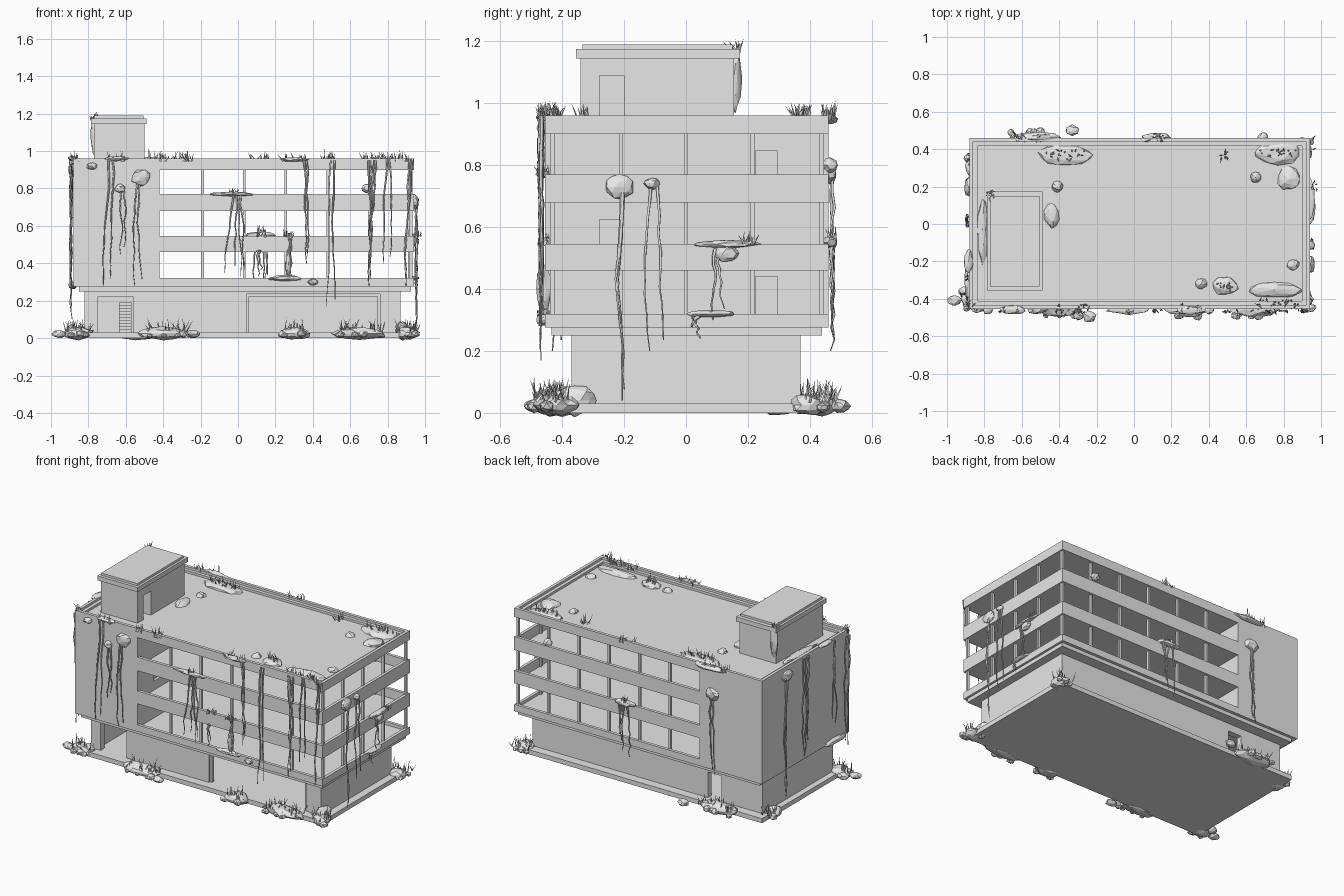
import bpy, bmesh, math, random
from mathutils import Vector, Matrix

random.seed(7)
start = bpy.data.objects.get("Cube")
if start:
    bpy.data.objects.remove(start, do_unlink=True)

concrete = bpy.data.materials.new("plain_grey")
concrete.use_nodes = True
GREY = (0.8, 0.8, 0.8, 1)
concrete.diffuse_color = GREY
concrete.node_tree.nodes["Principled BSDF"].inputs["Base Color"].default_value = GREY


def finish(name, bm):
    """Turn a bmesh into a named, grey object."""
    mesh = bpy.data.meshes.new(name)
    bmesh.ops.recalc_face_normals(bm, faces=bm.faces)
    bm.to_mesh(mesh)
    bm.free()
    mesh.materials.append(concrete)
    obj = bpy.data.objects.new(name, mesh)
    bpy.context.collection.objects.link(obj)
    return obj


def add_box(bm, x, y, z):
    size = Matrix.Diagonal((x[1] - x[0], y[1] - y[0], z[1] - z[0], 1))
    mid = Matrix.Translation((sum(x) / 2, sum(y) / 2, sum(z) / 2))
    bmesh.ops.create_cube(bm, size=1, matrix=mid @ size)


def boxes(name, *specs):
    bm = bmesh.new()
    for spec in specs:
        add_box(bm, *spec)
    return finish(name, bm)


def cut(obj, *spec):
    """Carve a box out of an object."""
    cutter = boxes("cutter", spec)
    cutter.hide_render = True
    mod = obj.modifiers.new("opening", "BOOLEAN")
    mod.operation, mod.solver, mod.object = "DIFFERENCE", "EXACT", cutter
    bpy.context.view_layer.objects.active = obj
    bpy.ops.object.modifier_apply(modifier=mod.name)
    bpy.data.objects.remove(cutter, do_unlink=True)


def ring(name, x, y, z, t):
    """Rectangular band with wall thickness t."""
    boxes(name, (x, (y[0], y[0] + t), z), (x, (y[1] - t, y[1]), z),
          ((x[0], x[0] + t), (y[0] + t, y[1] - t), z),
          ((x[1] - t, x[1]), (y[0] + t, y[1] - t), z))


# Main dimensions
X, Y = (-0.88, 0.94), (-0.455, 0.46)
CORE = -0.42
FLOORS = [(0.275, 0.32), (0.46, 0.545), (0.68, 0.77)]
ROOF, TOP = 0.93, 0.96

# Ground storey: hollow shell on a plinth
boxes("plinth", ((-0.86, 0.92), (-0.43, 0.43), (0, 0.03)))
ground = boxes("ground_storey", ((-0.82, 0.87), (-0.37, 0.37), (0.03, 0.25)))
cut(ground, (-0.78, 0.83), (-0.33, 0.33), (0, 0.24))
cut(ground, (-0.75, -0.56), (-0.5, -0.3), (0, 0.22))
cut(ground, (0.045, 0.76), (-0.5, -0.3), (0, 0.235))
cut(ground, (-0.52, -0.42), (0.3, 0.5), (0, 0.2))
boxes("shopfront_frame", ((0.045, 0.06), (-0.36, -0.34), (0.03, 0.235)),
      ((0.745, 0.76), (-0.36, -0.34), (0.03, 0.235)),
      ((0.06, 0.745), (-0.36, -0.34), (0.222, 0.235)))
boxes("entrance_stairs", *[((-0.635, -0.57), (-0.25 + i * 0.03, 0.05),
                            (0.03 + i * 0.016, 0.046 + i * 0.016)) for i in range(10)])
boxes("under_slab", ((-0.85, 0.925), (-0.435, 0.44), (0.25, 0.275)))

# Solid end block and open storeys
core = boxes("end_block", ((X[0], CORE), Y, (0.275, ROOF)))
for base, door_y in ((0.3, 0.225), (0.485, -0.28), (0.705, 0.225)):
    cut(core, (CORE - 0.03, 0), (door_y, door_y + 0.07), (base, base + 0.14))
for low, high in FLOORS:
    ring("storey_band", (CORE - 0.02, X[1]), Y, (low, high), 0.02)
    boxes("floor_slab", ((CORE, 0.92), (-0.435, 0.44), (low, low + 0.025)))
boxes("roof_slab", ((CORE, 0.92), (-0.435, 0.44), (0.9, ROOF)))
ring("parapet", X, Y, (0.9, TOP), 0.02)
ring("parapet_inner_step", (X[0] + 0.02, X[1] - 0.02), (-0.435, 0.44),
     (ROOF - 0.01, TOP - 0.015), 0.022)

# Window posts
bm = bmesh.new()
for i in range(6):
    x = -0.19 + i * 0.223
    for y in (-0.44, 0.43):
        add_box(bm, (x - 0.007, x + 0.007), (y, y + 0.016), (0.3, 0.91))
for y in (-0.21, 0, 0.215):
    add_box(bm, (0.91, 0.926), (y - 0.007, y + 0.007), (0.3, 0.91))
finish("window_posts", bm)

# Stair head on the roof
head = boxes("stair_head", ((-0.77, -0.5), (-0.34, 0.155), (0.92, 1.15)))
cut(head, (-0.6, 0), (-0.28, -0.2), (ROOF, 1.09))
boxes("stair_head_roof", ((-0.785, -0.49), (-0.355, 0.175), (1.145, 1.175)),
      ((-0.77, -0.505), (-0.335, 0.15), (1.175, 1.19)))


# Overgrowth helpers
def on_face(face, a, z, out=0.012):
    return Vector({"front": (a, Y[0] - out, z), "back": (a, Y[1] + out, z),
                   "right": (X[1] + out, a, z), "left": (X[0] - out, a, z)}[face])


def blob(bm, center, size, detail=2):
    """Lumpy stone or moss patch."""
    made = bmesh.ops.create_icosphere(bm, subdivisions=detail, radius=1)
    for v in made["verts"]:
        p = v.co * random.uniform(0.82, 1.1)
        v.co = Vector(center) + Vector(p[i] * size[i] for i in range(3))


def tuft(bm, center, spread=0.05, height=0.06, count=14, across=0.02):
    """Clump of thin pointed blades."""
    for _ in range(count):
        h = height * random.uniform(0.5, 1.1)
        lean = Matrix.Rotation(random.uniform(0, 0.7), 4, "X")
        turn = Matrix.Rotation(random.uniform(0, math.tau), 4, "Z")
        foot = Vector(center) + Vector((random.uniform(-spread, spread),
                                        random.uniform(-across, across), 0))
        bmesh.ops.create_cone(bm, segments=3, radius1=0.005, radius2=0, depth=h,
                              matrix=Matrix.Translation(foot) @ turn @ lean
                              @ Matrix.Translation((0, 0, h / 2)))


def vines(name, face, strands):
    """Hanging stems: position along the wall, top and bottom."""
    curve = bpy.data.curves.new(name, "CURVE")
    curve.dimensions, curve.bevel_depth, curve.bevel_resolution = "3D", 0.006, 0
    curve.use_fill_caps = True
    for a, top, bottom in strands:
        for shift in (0, 0.012):
            steps = 9
            spline = curve.splines.new("POLY")
            spline.points.add(steps)
            drift = shift
            for i, p in enumerate(spline.points):
                f = i / steps
                drift += random.uniform(-0.009, 0.009)
                z = top + (bottom + shift * 3 - top) * f
                p.co = (*on_face(face, a + drift, z, random.uniform(0.006, 0.02)), 1)
                p.radius = 1 - 0.65 * f
    obj = bpy.data.objects.new(name, curve)
    curve.materials.append(concrete)
    bpy.context.collection.objects.link(obj)


vines("front_vines", "front", [
    (-0.69, 0.95, 0.28), (-0.63, 0.8, 0.45), (-0.53, 0.85, 0.28), (-0.02, 0.77, 0.35),
    (0.01, 0.77, 0.33), (0.36, 0.95, 0.4), (0.5, 0.95, 0.17), (0.7, 0.95, 0.28),
    (0.73, 0.95, 0.5), (0.8, 0.96, 0.4), (0.925, 0.96, 0.28), (0.27, 0.56, 0.32),
    (0.1, 0.47, 0.33)])
vines("right_vines", "right", [(-0.21, 0.72, 0.04), (-0.11, 0.75, 0.2),
                               (0.1, 0.53, 0.3), (0.03, 0.31, 0.24)])
vines("left_vines", "left", [(0.21, 0.9, 0.1), (0.03, 0.95, 0.3), (-0.01, 0.95, 0.4),
                             (-0.29, 0.95, 0.4), (-0.43, 0.93, 0.2)])
vines("back_vines", "back", [(-0.52, 0.77, 0.25), (0.1, 0.55, 0.2), (0.15, 0.55, 0.3)])

# Moss clumps on walls: along, height, half width, half height
clumps = {
    "front": [(-0.52, 0.86, 0.05, 0.045), (-0.63, 0.8, 0.03, 0.025), (-0.78, 0.92, 0.03, 0.02),
              (-0.03, 0.77, 0.12, 0.012), (0.25, 0.32, 0.09, 0.017), (0.4, 0.3, 0.03, 0.018),
              (-0.65, 0.96, 0.07, 0.013), (0.3, 0.955, 0.08, 0.013), (0.27, 0.4, 0.016, 0.08)],
    "right": [(-0.215, 0.73, 0.05, 0.04), (-0.11, 0.74, 0.025, 0.02),
              (0.13, 0.545, 0.11, 0.013), (0.13, 0.515, 0.04, 0.03), (0.08, 0.32, 0.08, 0.013)],
    "back": [(-0.52, 0.78, 0.05, 0.04), (0.69, 0.8, 0.03, 0.025), (0.12, 0.55, 0.08, 0.02),
             (-0.5, 0.95, 0.11, 0.02)],
    "left": [(0.2, 0.9, 0.05, 0.04), (-0.2, 0.96, 0.07, 0.015), (-0.3, 0.28, 0.12, 0.02)],
}
for face, rows in clumps.items():
    bm = bmesh.new()
    for a, z, w, h in rows:
        long_x = face in ("front", "back")
        blob(bm, on_face(face, a, z, 0.004), (w, 0.025, h) if long_x else (0.025, w, h))
    finish(face + "_wall_moss", bm)

# Roof stones and mounds: x, y, half sizes
bm = bmesh.new()
for x, y, w, d in [(-0.37, 0.37, 0.16, 0.06), (0.77, 0.38, 0.14, 0.07), (0.83, 0.24, 0.06, 0.065),
                   (0.65, 0.25, 0.03, 0.03), (-0.41, 0.2, 0.03, 0.03), (-0.44, 0.05, 0.04, 0.07),
                   (0.36, -0.32, 0.03, 0.03), (0.49, -0.33, 0.07, 0.055),
                   (0.75, -0.35, 0.15, 0.045), (0.85, -0.22, 0.035, 0.03),
                   (-0.81, -0.03, 0.03, 0.18)]:
    blob(bm, (x, y, ROOF), (w, d, 0.025))
blob(bm, (-0.76, 0.16, 1.08), (0.03, 0.02, 0.11))
finish("roof_stones", bm)

# Rubble around the foot of the building
bm = bmesh.new()
for x, y, w in [(-0.85, -0.4, 0.08), (-0.4, -0.44, 0.14), (0.3, -0.44, 0.09), (0.65, -0.44, 0.15),
                (0.9, -0.4, 0.06), (0.9, 0.39, 0.06), (-0.55, 0.44, 0.15), (-0.85, 0.3, 0.06)]:
    blob(bm, (x, y, 0.025), (w, 0.06, 0.035))
    for _ in range(5):
        r = random.uniform(0.015, 0.03)
        blob(bm, (x + random.uniform(-w, w) * 0.8, y + math.copysign(0.05, y), r * 0.8), (r, r, r * 0.8), 1)
for x, y in [(-0.96, -0.41), (-0.24, -0.495), (-0.33, 0.5), (-0.9, -0.36)]:
    blob(bm, (x, y, 0.022), (0.038, 0.03, 0.022))
blob(bm, (0.88, -0.36, 0.04), (0.04, 0.07, 0.05))
finish("ground_rubble", bm)

# Grass on roof, ledges and ground
bm = bmesh.new()
for x, y, s in [(-0.37, 0.37, 0.11), (0.77, 0.38, 0.1), (0.49, -0.33, 0.04), (0.76, -0.42, 0.1),
                (0.3, -0.45, 0.06), (-0.28, -0.45, 0.04), (-0.4, -0.45, 0.02), (-0.65, -0.46, 0.05),
                (-0.87, -0.44, 0.02), (0.87, -0.44, 0.04), (0.48, 0.37, 0.02), (-0.55, 0.46, 0.08),
                (0.12, 0.46, 0.06)]:
    tuft(bm, (x, y, ROOF + 0.015), s, 0.06, 8 + int(s * 120))
for x, y, s in [(-0.85, -0.41, 0.07), (-0.38, -0.45, 0.12), (0.3, -0.45, 0.06), (0.65, -0.45, 0.13),
                (0.9, -0.42, 0.05), (0.9, 0.42, 0.06), (-0.55, 0.45, 0.12), (-0.85, 0.35, 0.05)]:
    tuft(bm, (x, y, 0.035), s, 0.075, 10 + int(s * 150), 0.04)
for x, y, z in [(-0.02, -0.46, 0.77), (0.12, -0.45, 0.54), (0.27, -0.46, 0.54),
                (0.12, 0.47, 0.56), (0.95, 0.2, 0.545), (-0.76, 0.16, 1.165)]:
    tuft(bm, (x, y, z), 0.03, 0.045, 12)
finish("grass_tufts", bm)
